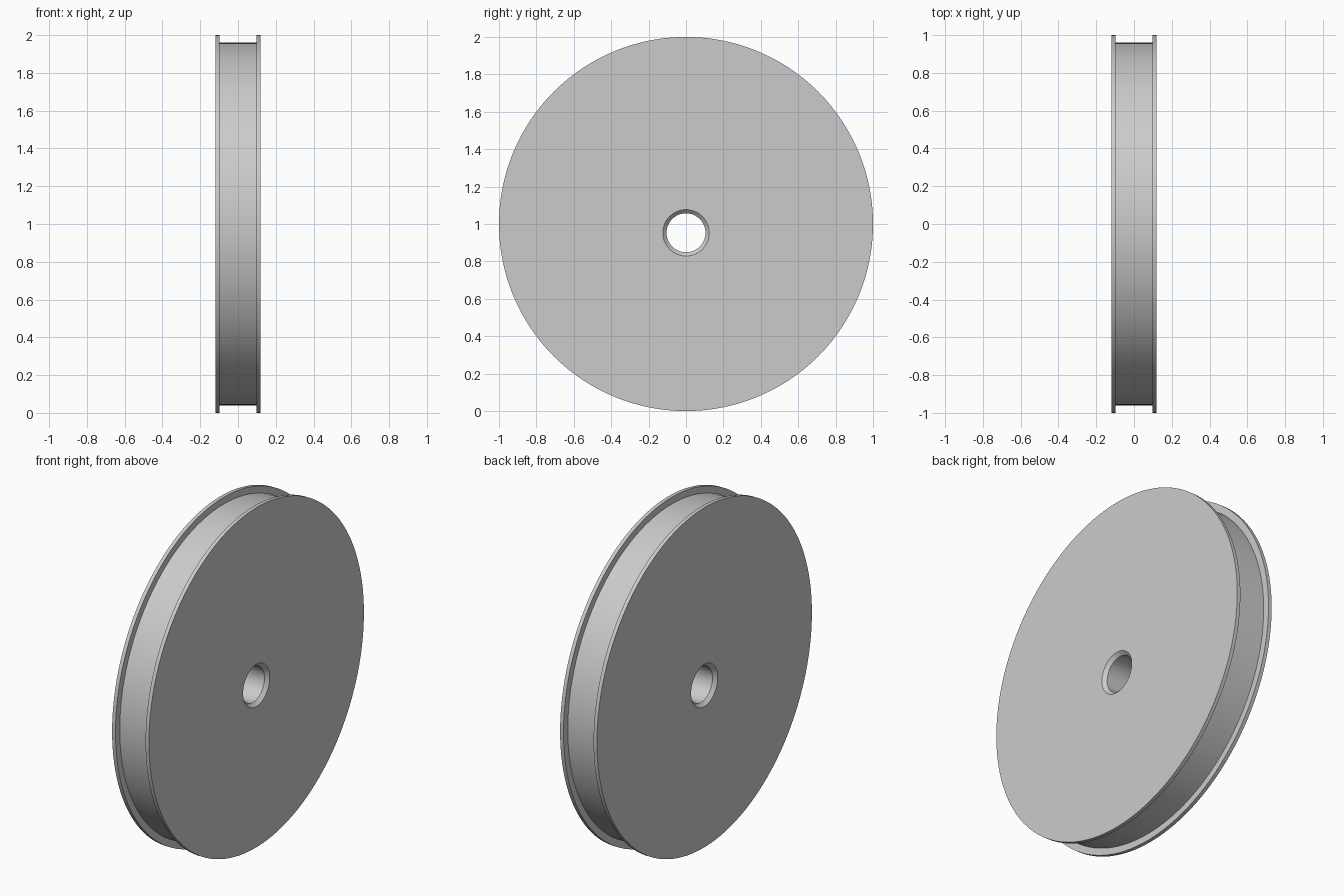
import bpy, bmesh, math

cube = bpy.data.objects.get("Cube")
if cube:
    bpy.data.objects.remove(cube, do_unlink=True)

SEGMENTS = 128
RIM_Z, BORE_Z = 1.0, 0.953          # the bore sits slightly below the rim centre
HALF, GROOVE = 0.12, 0.098          # half width of the wheel and of its groove
RIM_R, GROOVE_R = 1.0, 0.96
BORE_R, CHAMFER = 0.104, 0.02

grey = bpy.data.materials.new("light grey")
colour = (0.6, 0.6, 0.6, 1)
grey.use_nodes = True
grey.diffuse_color = colour
grey.node_tree.nodes["Principled BSDF"].inputs["Base Color"].default_value = colour

# Cross-section loop: flanged rim outside, chamfered bore inside (x, radius, centre z)
rim = [(-HALF, RIM_R), (-GROOVE, RIM_R), (-GROOVE, GROOVE_R),
       (GROOVE, GROOVE_R), (GROOVE, RIM_R), (HALF, RIM_R)]
bore = [(HALF, BORE_R + CHAMFER), (HALF - CHAMFER, BORE_R),
        (CHAMFER - HALF, BORE_R), (-HALF, BORE_R + CHAMFER)]
section = [(x, r, RIM_Z) for x, r in rim] + [(x, r, BORE_Z) for x, r in bore]

# Sweep each section point into a ring and join neighbouring rings
bm = bmesh.new()
rings = []
for x, r, z in section:
    angles = [math.tau * i / SEGMENTS for i in range(SEGMENTS)]
    rings.append([bm.verts.new((x, r * math.cos(a), z + r * math.sin(a))) for a in angles])
for k, ring in enumerate(rings):
    following = rings[(k + 1) % len(rings)]
    for i in range(SEGMENTS):
        j = (i + 1) % SEGMENTS
        bm.faces.new((ring[i], ring[j], following[j], following[i]))
bmesh.ops.recalc_face_normals(bm, faces=bm.faces)

mesh = bpy.data.meshes.new("grooved_wheel")
bm.to_mesh(mesh)
bm.free()
mesh.materials.append(grey)
wheel = bpy.data.objects.new("grooved_wheel", mesh)
bpy.context.collection.objects.link(wheel)

# Smooth round surfaces, crisp edges
bpy.ops.object.select_all(action="DESELECT")
wheel.select_set(True)
bpy.context.view_layer.objects.active = wheel
bpy.ops.object.shade_smooth_by_angle(angle=math.radians(30))
